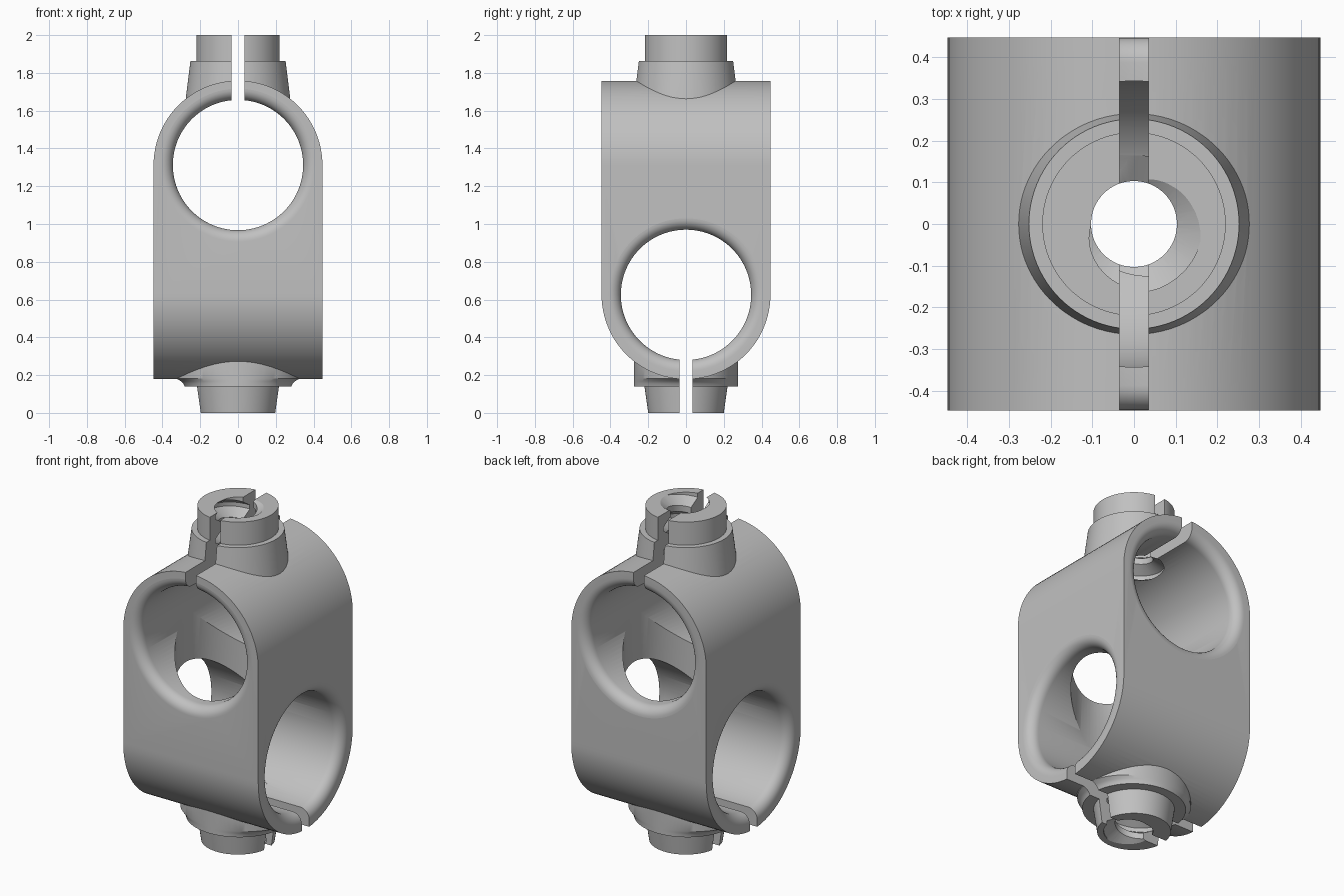
import bpy, bmesh, math
from mathutils import Matrix

if "Cube" in bpy.data.objects:
    bpy.data.objects.remove(bpy.data.objects["Cube"])

HALF = 0.447          # half width of the body
Z_UP, Z_LOW = 1.312, 0.625   # heights of the two cross bores
R_HOLE, FILLET = 0.345, 0.06
R_BORE = 0.103
SEG = 96


def finish(name, bm):
    bmesh.ops.recalc_face_normals(bm, faces=bm.faces)
    me = bpy.data.meshes.new(name)
    bm.to_mesh(me)
    bm.free()
    ob = bpy.data.objects.new(name, me)
    bpy.context.collection.objects.link(ob)
    return ob


def loft(name, rings, matrix=Matrix(), seg=SEG):
    """Closed solid through elliptical rings (rx, ry, z)."""
    bm = bmesh.new()
    rows = []
    for rx, ry, z in rings:
        rows.append([bm.verts.new((rx * math.cos(2 * math.pi * i / seg),
                                   ry * math.sin(2 * math.pi * i / seg), z)) for i in range(seg)])
    for a, b in zip(rows, rows[1:]):
        for i in range(seg):
            j = (i + 1) % seg
            bm.faces.new((a[i], a[j], b[j], b[i]))
    bm.faces.new(rows[0])
    bm.faces.new(rows[-1])
    bm.transform(matrix)
    return finish(name, bm)


def arch(name, centre_z, end_z, sign, along_y):
    """Half-round prism with a round end facing up (+1) or down (-1)."""
    n = SEG // 2
    pts = [(HALF * math.cos(math.pi * i / n),
            centre_z + sign * HALF * math.sin(math.pi * i / n)) for i in range(n + 1)]
    pts += [(-HALF, end_z), (HALF, end_z)]
    bm = bmesh.new()
    ends = []
    for d in (-1, 1):
        ends.append([bm.verts.new((u, d, z) if along_y else (d, u, z)) for u, z in pts])
    a, b = ends
    for i in range(len(pts)):
        j = (i + 1) % len(pts)
        bm.faces.new((a[i], a[j], b[j], b[i]))
    bm.faces.new(a)
    bm.faces.new(b)
    return finish(name, bm)


def box(name, size, centre):
    bm = bmesh.new()
    bmesh.ops.create_cube(bm, size=1)
    bm.transform(Matrix.Translation(centre) @ Matrix.Diagonal((*size, 1)))
    return finish(name, bm)


def thread(name, z0, z1, z_ref, pitch=0.14, seg=40):
    """Helical groove cutter whose centre meets z_ref at -45 degrees."""
    section = [(0.09, -0.06), (0.165, -0.012), (0.165, 0.012), (0.09, 0.06)]
    bm = bmesh.new()
    rows = []
    steps = int((z1 - z0) / pitch * seg)
    for k in range(steps + 1):
        z = z0 + pitch * k / seg
        a = -math.pi / 4 + 2 * math.pi * (z - z_ref) / pitch
        rows.append([bm.verts.new((r * math.cos(a), r * math.sin(a), z + dz)) for r, dz in section])
    for a, b in zip(rows, rows[1:]):
        for i in range(4):
            j = (i + 1) % 4
            bm.faces.new((a[i], a[j], b[j], b[i]))
    bm.faces.new(rows[0])
    bm.faces.new(rows[-1])
    return finish(name, bm)


def combine(target, tool, operation):
    mod = target.modifiers.new(operation.lower(), 'BOOLEAN')
    mod.operation, mod.object, mod.solver = operation, tool, 'EXACT'
    bpy.context.view_layer.objects.active = target
    bpy.ops.object.modifier_apply(modifier=mod.name)
    bpy.data.objects.remove(tool)


# body: round top across x, round bottom across y
body = arch("clamp_body", Z_UP, -1, 1, True)
combine(body, arch("lower_arch", Z_LOW, 3, -1, False), 'INTERSECT')

# top collar: tapered base and straight neck
combine(body, loft("top_collar", [(0.29, 0.29, 1.5), (0.276, 0.276, 1.67), (0.252, 0.252, 1.862),
                                  (0.22, 0.22, 1.862), (0.22, 0.22, 2.0)]), 'UNION')

# bottom collar: tapered neck and flange flaring into the body
combine(body, loft("bottom_collar", [(0.2, 0.2, 0.0), (0.22, 0.22, 0.14), (0.285, 0.275, 0.14),
                                     (0.292, 0.275, 0.155), (0.305, 0.275, 0.168),
                                     (0.33, 0.275, 0.182), (0.33, 0.275, 0.5)]), 'UNION')

# cross bores with rounded mouths
half = [(R_HOLE + FILLET, 0.6)]
for i in range(9):
    t = math.pi / 2 * i / 8
    half.append((R_HOLE + FILLET * (1 - math.sin(t)), HALF - FILLET * (1 - math.cos(t))))
profile = [(r, r, d) for r, d in half] + [(r, r, -d) for r, d in reversed(half)]
for z, axis in ((Z_UP, 'X'), (Z_LOW, 'Y')):
    m = Matrix.Translation((0, 0, z)) @ Matrix.Rotation(math.pi / 2, 4, axis)
    combine(body, loft("cross_bore", profile, m), 'DIFFERENCE')

# wide passage joining the cross bores, and the narrow bore through both collars
for r, z0, z1 in ((0.343, Z_LOW, Z_UP), (R_BORE, -0.2, 2.2)):
    combine(body, loft("upright_bore", [(r, r, z0), (r, r, z1)]), 'DIFFERENCE')

# screw threads in the collars
combine(body, thread("top_thread", 1.55, 2.12, 2.0), 'DIFFERENCE')
combine(body, thread("bottom_thread", -0.12, 0.38, 0.0), 'DIFFERENCE')

# clamping slots
combine(body, box("top_slot", (0.07, 2, 0.8), (0, 0, 1.8)), 'DIFFERENCE')
combine(body, box("bottom_slot", (2, 0.07, 0.8), (0, 0, 0.1)), 'DIFFERENCE')

# plain grey finish
grey = bpy.data.materials.new("grey metal")
grey.diffuse_color = (0.53, 0.53, 0.53, 1)
grey.use_nodes = True
grey.node_tree.nodes["Principled BSDF"].inputs["Base Color"].default_value = grey.diffuse_color
body.data.materials.clear()
body.data.materials.append(grey)
for p in body.data.polygons:
    p.material_index = 0
bpy.ops.object.select_all(action='DESELECT')
body.select_set(True)
bpy.context.view_layer.objects.active = body
bpy.ops.object.shade_smooth_by_angle(angle=math.radians(25))
